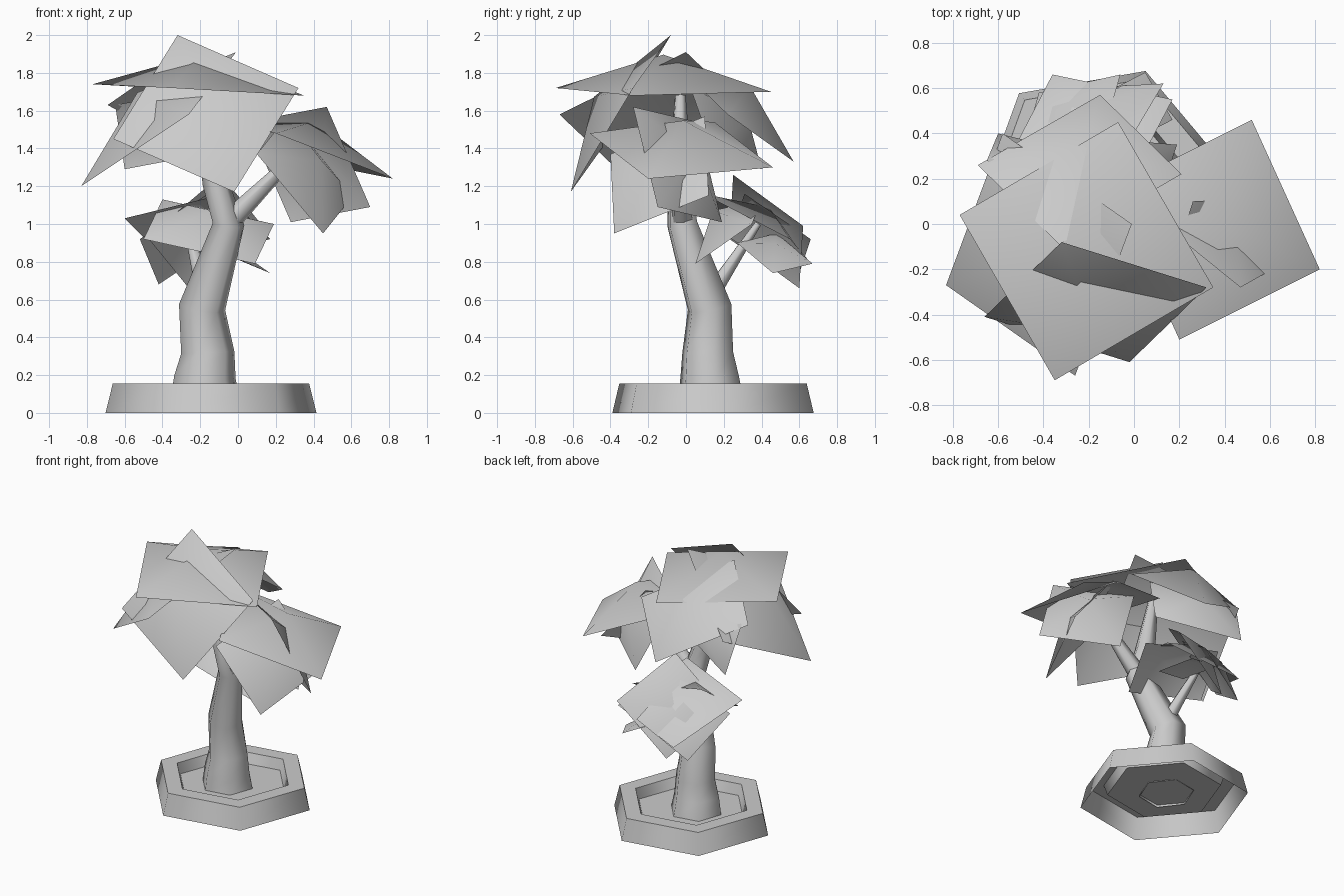
import bpy, bmesh, math
from mathutils import Vector

if "Cube" in bpy.data.objects:
    bpy.data.objects.remove(bpy.data.objects["Cube"], do_unlink=True)

grey = bpy.data.materials.new("plain grey")
grey.use_nodes = True
COLOUR = (0.6, 0.6, 0.6, 1)
grey.diffuse_color = COLOUR
for node in grey.node_tree.nodes:
    if node.type == 'BSDF_PRINCIPLED':
        node.inputs["Base Color"].default_value = COLOUR


def finish(bm, name):
    """Turn a bmesh into a grey object, smooth except at its rims."""
    mesh = bpy.data.meshes.new(name)
    bm.to_mesh(mesh)
    bm.free()
    mesh.materials.append(grey)
    mesh.shade_smooth()
    mesh.set_sharp_from_angle(angle=math.radians(66))
    obj = bpy.data.objects.new(name, mesh)
    bpy.context.collection.objects.link(obj)


def add_ring(bm, centre, side, other, radius, turn):
    """Six vertices around a centre, in the plane of two directions."""
    ring = []
    for i in range(6):
        angle = math.radians(turn + 60 * i)
        offset = side * math.cos(angle) + other * math.sin(angle)
        ring.append(bm.verts.new(centre + radius * offset))
    return ring


def skin(bm, rings):
    """Bridge neighbouring rings with quads and close the last one."""
    for low, high in zip(rings, rings[1:]):
        for i in range(6):
            j = (i + 1) % 6
            bm.faces.new((low[i], low[j], high[j], high[i]))
    bm.faces.new(rings[-1])


def limb(name, path):
    """Tapered limb through (x, y, z, radius) points, open at the base."""
    bm = bmesh.new()
    points = [Vector(p[:3]) for p in path]
    last = len(points) - 1
    rings = []
    for k, point in enumerate(points):
        axis = (points[min(k + 1, last)] - points[max(k - 1, 0)]).normalized()
        side = Vector((0, 1, 0)).cross(axis).normalized()
        rings.append(add_ring(bm, point, side, axis.cross(side), path[k][3], 10))
    skin(bm, rings)
    finish(bm, name)


def leaf(name, corners, heart):
    """Square leaf card whose middle is pushed out, away from the heart."""
    mid = sum(corners, Vector()) / 4
    normal = (corners[2] - corners[0]).cross(corners[3] - corners[1]).normalized()
    if normal.dot(mid - heart) < 0:
        corners = corners[::-1]
        normal.negate()
    bm = bmesh.new()
    apex = bm.verts.new(mid + normal * 0.23 * (corners[1] - corners[0]).length)
    rim = [bm.verts.new(corner) for corner in corners]
    for i in range(4):
        bm.faces.new((rim[i], rim[(i + 1) % 4], apex))
    finish(bm, name)


def leaf_cluster(name, **cards):
    """Each card is given by three corners; the fourth completes the square."""
    squares = {}
    for place, corners in cards.items():
        a, b, c = map(Vector, corners)
        squares[place] = [a, b, c, a + c - b]
    middles = [(s[0] + s[2]) / 2 for s in squares.values()]
    heart = sum(middles, Vector()) / len(middles) - Vector((0, 0, 0.25))
    for place, square in squares.items():
        leaf(f"{name}_{place}_leaf", square, heart)


# Planter: hexagonal shell, open underneath, with a flat rim and sunken soil
planter = bmesh.new()
profile = ((0.567, 0), (0.528, 0.155), (0.41, 0.155), (0.385, 0.08))
skin(planter, [add_ring(planter, Vector((-0.143, 0.143, z)), Vector((1, 0, 0)),
                        Vector((0, 1, 0)), radius, 10) for radius, z in profile])
finish(planter, "planter")

# Trunk and branches
limb("trunk", [(-0.175, 0.13, 0.07, 0.185), (-0.175, 0.125, 0.19, 0.165),
               (-0.16, 0.115, 0.32, 0.143), (-0.19, 0.125, 0.56, 0.125),
               (-0.05, -0.02, 1, 0.085), (-0.12, -0.03, 1.22, 0.07),
               (-0.2, -0.03, 1.68, 0.03)])
limb("right_branch", [(-0.04, -0.02, 1.02, 0.06), (0.36, -0.03, 1.42, 0.02)])
limb("back_branch", [(-0.17, 0.13, 0.62, 0.05), (-0.27, 0.38, 1, 0.02)])

# Large crown at the top
leaf_cluster(
    "crown",
    top=[(-0.77, 0.04, 1.74), (-0.07, 0.45, 1.7), (0.35, -0.28, 1.68)],
    front=[(-0.32, -0.08, 2), (0.32, -0.28, 1.72), (-0.02, -0.61, 1.17)],
    side=[(-0.83, -0.27, 1.2), (-0.26, -0.67, 1.58), (-0.01, 0, 1.91)],
    back=[(-0.07, 0.14, 1.39), (-0.6, 0.4, 1.29), (-0.65, 0.28, 1.63)],
    rear=[(-0.69, 0.26, 1.63), (-0.15, 0.57, 1.33), (0.21, 0.22, 1.58)])

# Cluster on the +x branch
leaf_cluster(
    "outer",
    top=[(0.52, 0.46, 1.3), (0.82, -0.2, 1.24), (0.2, -0.51, 1.48)],
    front=[(0.45, -0.38, 0.95), (0.61, 0.12, 1.15), (0.26, 0.1, 1.57)],
    back=[(0.47, -0.28, 1.62), (0.7, -0.15, 1.09), (0.28, 0.19, 1.01)])

# Small low cluster on the back branch
leaf_cluster(
    "low",
    top=[(-0.6, 0.2, 1.03), (-0.36, 0.66, 0.79), (0.17, 0.55, 0.92)],
    back=[(0.13, 0.62, 0.99), (-0.26, 0.6, 0.66), (-0.48, 0.23, 0.93)],
    side=[(-0.52, 0.23, 0.92), (-0.42, 0.58, 0.68), (-0.06, 0.66, 0.92)],
    under=[(0.05, 0.67, 0.79), (0.17, 0.46, 0.74), (-0.2, 0.27, 0.9)],
    front=[(0.09, 0.05, 0.79), (-0.5, 0.1, 0.92), (-0.4, 0.4, 1.13)])
